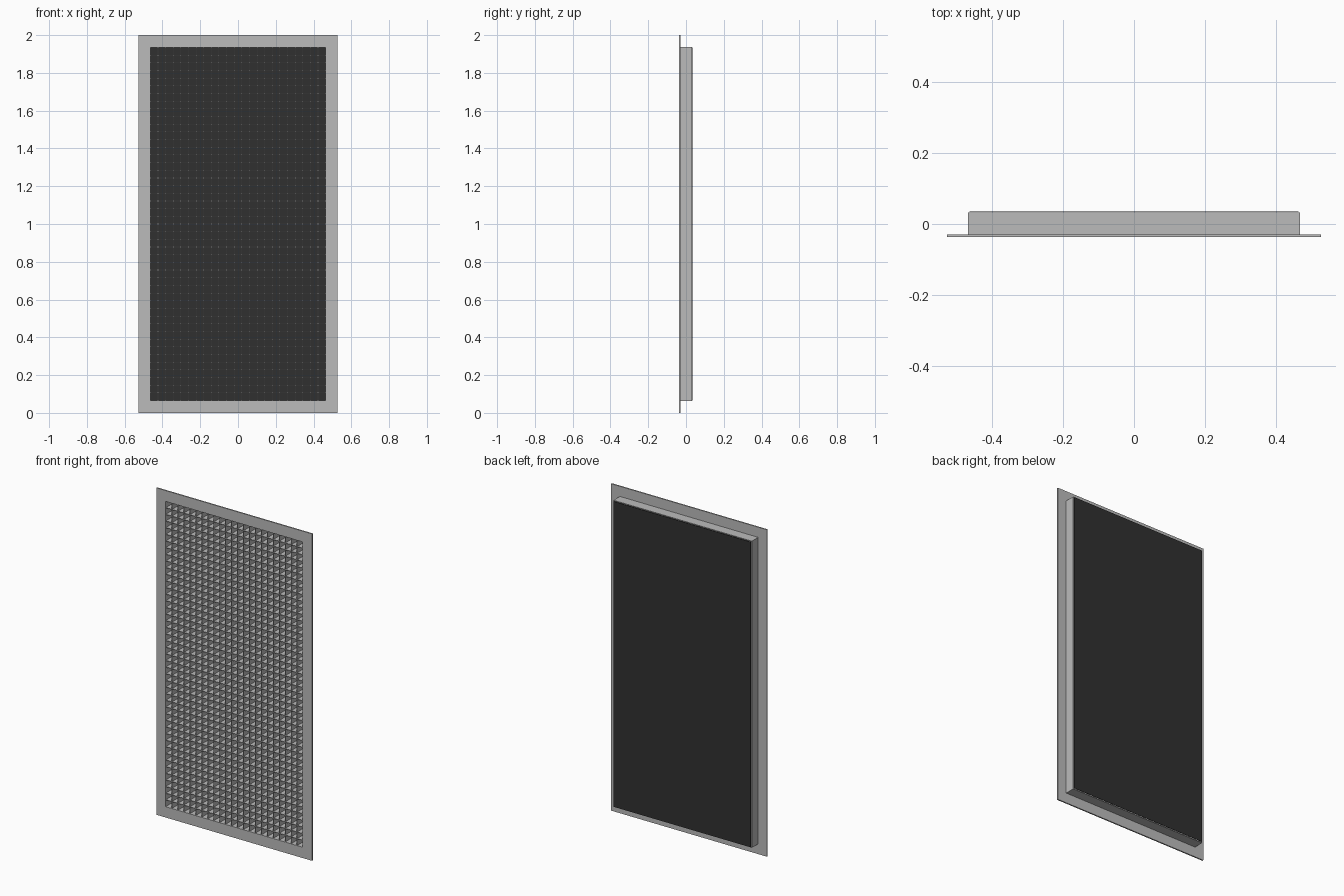
import bpy, bmesh

if "Cube" in bpy.data.objects:
    bpy.data.objects.remove(bpy.data.objects["Cube"])

COLS, ROWS = 23, 46            # egg-crate cells
HX, Z0, Z1 = 0.468, 0.062, 1.938   # outer size of the collar
Y_FRONT, Y_FLANGE, Y_COLLAR, Y_BACK = -0.037, -0.029, 0.032, 0.037
WALL, BLADE = 0.004, 0.003


def material(name, v):
    m = bpy.data.materials.new(name)
    m.diffuse_color = (v, v, v, 1)
    m.use_nodes = True
    m.node_tree.nodes["Principled BSDF"].inputs["Base Color"].default_value = m.diffuse_color
    return m


grey = material("grey_metal", 0.50)
black = material("black_backing", 0.03)


def finish(name, bm, mat):
    bmesh.ops.recalc_face_normals(bm, faces=bm.faces)
    me = bpy.data.meshes.new(name)
    bm.to_mesh(me)
    bm.free()
    me.materials.append(mat)
    ob = bpy.data.objects.new(name, me)
    bpy.context.collection.objects.link(ob)
    return ob


def add_box(bm, x0, x1, y0, y1, z0, z1):
    vs = bmesh.ops.create_cube(bm, size=1)["verts"]
    for v in vs:
        v.co = (x1 if v.co.x > 0 else x0,
                y1 if v.co.y > 0 else y0,
                z1 if v.co.z > 0 else z0)


def ring(name, outer, inner, y0, y1, mat):
    """Rectangular tube; outer and inner are (half width, z low, z high)."""
    bm = bmesh.new()

    def loop(r, y):
        h, a, b = r
        return [bm.verts.new(p) for p in ((-h, y, a), (h, y, a), (h, y, b), (-h, y, b))]
    loops = [loop(outer, y0), loop(outer, y1), loop(inner, y1), loop(inner, y0)]
    for k in range(4):
        p, q = loops[k], loops[(k + 1) % 4]
        for i in range(4):
            j = (i + 1) % 4
            bm.faces.new((p[i], p[j], q[j], q[i]))
    return finish(name, bm, mat)


# flat face flange and the duct collar behind it
inner = (HX - WALL, Z0 + WALL, Z1 - WALL)
ring("face_flange", (0.527, 0, 2), inner, Y_FRONT, Y_FLANGE, grey)
ring("duct_collar", (HX, Z0, Z1), inner, Y_FLANGE, Y_COLLAR, grey)

# egg-crate core: upright and level blades
xi, za, zb = inner
yb0, yb1 = Y_FRONT + 0.002, Y_COLLAR - 0.001
bm = bmesh.new()
for i in range(1, COLS):
    x = -xi + 2 * xi * i / COLS
    add_box(bm, x - BLADE / 2, x + BLADE / 2, yb0, yb1, za, zb)
finish("upright_blades", bm, grey)
bm = bmesh.new()
for i in range(1, ROWS):
    z = za + (zb - za) * i / ROWS
    add_box(bm, -xi, xi, yb0 + 0.0005, yb1 - 0.0005, z - BLADE / 2, z + BLADE / 2)
finish("level_blades", bm, grey)

# dark sheet closing the back
bm = bmesh.new()
add_box(bm, -xi, xi, Y_BACK - 0.002, Y_BACK, za, zb)
finish("backing_sheet", bm, black)
